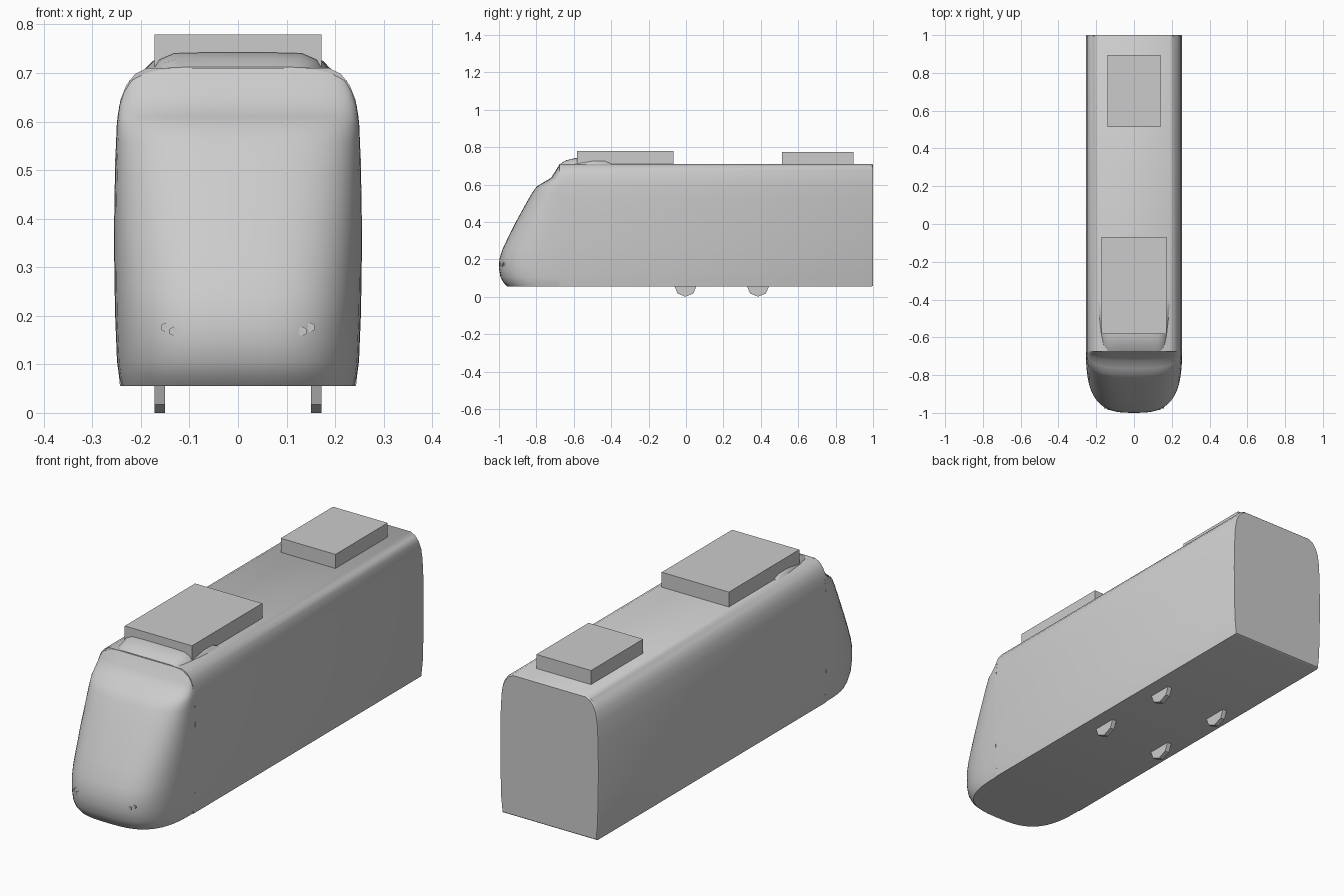
import bpy
import bmesh
from math import sin, cos, pi, radians
from mathutils import Matrix

if "Cube" in bpy.data.objects:
    bpy.data.objects.remove(bpy.data.objects["Cube"])

grey = bpy.data.materials.new("light grey")
grey.use_nodes = True
grey.diffuse_color = (0.6, 0.6, 0.6, 1)
grey.node_tree.nodes["Principled BSDF"].inputs["Base Color"].default_value = (0.6, 0.6, 0.6, 1)


def finish(name, bm, smooth=0):
    bmesh.ops.recalc_face_normals(bm, faces=bm.faces)
    mesh = bpy.data.meshes.new(name)
    bm.to_mesh(mesh)
    bm.free()
    mesh.materials.append(grey)
    obj = bpy.data.objects.new(name, mesh)
    bpy.context.collection.objects.link(obj)
    if smooth:
        bpy.ops.object.select_all(action='DESELECT')
        obj.select_set(True)
        bpy.context.view_layer.objects.active = obj
        bpy.ops.object.shade_smooth_by_angle(angle=radians(smooth))
    return obj


def loft(name, rings, smooth=0):
    """Skin closed rings of equal length and cap both ends."""
    bm = bmesh.new()
    loops = [[bm.verts.new(p) for p in ring] for ring in rings]
    n = len(loops[0])
    for a, b in zip(loops, loops[1:]):
        for i in range(n):
            j = (i + 1) % n
            bm.faces.new((a[i], a[j], b[j], b[i]))
    bm.faces.new(loops[0])
    bm.faces.new(loops[-1])
    return finish(name, bm, smooth)


def box(name, half_width, y0, y1, z0, z1):
    corners = [(-half_width, y0), (half_width, y0), (half_width, y1), (-half_width, y1)]
    return loft(name, [[(x, y, z) for x, y in corners] for z in (z0, z1)])


def disc(name, sides, radius, depth, centre, axis, turn=0):
    bm = bmesh.new()
    matrix = Matrix.Translation(centre) @ Matrix.Rotation(pi / 2, 4, axis) @ Matrix.Rotation(turn, 4, 'Z')
    bmesh.ops.create_cone(bm, cap_ends=True, segments=sides, radius1=radius,
                          radius2=radius, depth=depth, matrix=matrix)
    return finish(name, bm)


# Carriage body: rounded section swept to the rear, with a tiny rim bevel
half = [(0.243, 0.055), (0.25, 0.12), (0.254, 0.25), (0.255, 0.4), (0.253, 0.52), (0.249, 0.6),
        (0.242, 0.645), (0.23, 0.675), (0.212, 0.698), (0.188, 0.71)]
section = half + [(-x, z) for x, z in reversed(half)]
rings = []
for y, s in ((-0.675, 1), (0.994, 1), (1.0, 0.985)):
    rings.append([(x * s, y, 0.38 + (z - 0.38) * s) for x, z in section])
loft("carriage_body", rings, 40)

# Nose: horizontal superellipse slices following the raked front profile
BACK = -0.665
slices = [(0.055, 0.24, -0.955), (0.075, 0.245, -0.975), (0.105, 0.249, -0.992),
          (0.15, 0.251, -1.0), (0.2, 0.253, -0.998), (0.25, 0.254, -0.983),
          (0.32, 0.255, -0.95), (0.4, 0.255, -0.91), (0.5, 0.253, -0.855),
          (0.56, 0.251, -0.82), (0.59, 0.25, -0.798), (0.61, 0.248, -0.765),
          (0.635, 0.244, -0.722), (0.66, 0.236, -0.706), (0.685, 0.223, -0.69),
          (0.71, 0.19, -0.676)]
STEPS = 28
rings = []
for z, w, front in slices:
    ring = []
    for i in range(STEPS + 1):
        a = -pi / 2 + pi * i / STEPS
        s, c = sin(a), max(cos(a), 0)
        x = w * abs(s) ** (2 / 3) * (1 if s > 0 else -1)
        ring.append((x, BACK + (front - BACK) * c ** (2 / 3), z))
    rings.append(ring)
loft("nose", rings, 40)

# Roof cowl behind the nose
rings = []
for y, w, h in ((-0.672, 0.15, 0.002), (-0.64, 0.165, 0.02), (-0.59, 0.175, 0.032),
                (-0.5, 0.186, 0.03), (-0.43, 0.193, 0.024), (-0.4, 0.195, 0.002)):
    right = [(w, -0.005), (w * 0.92, h * 0.55), (w * 0.75, h * 0.95), (w * 0.4, h)]
    ring = right + [(-x, z) for x, z in reversed(right)]
    rings.append([(x, y, 0.71 + z) for x, z in ring])
loft("roof_cowl", rings, 35)

# Roof equipment
box("front_roof_unit", 0.172, -0.583, -0.068, 0.708, 0.779)
box("rear_roof_unit", 0.14, 0.513, 0.895, 0.708, 0.775)

for side, sx in (("left", 1), ("right", -1)):
    # Wheels, mostly hidden inside the body
    for place, y in (("front", -0.003), ("rear", 0.385)):
        disc(f"{side}_{place}_wheel", 8, 0.06, 0.022, (sx * 0.161, y, 0.06), 'Y')
    # Paired hexagonal headlights set on the nose
    for place, x, y, z in (("outer", 0.149, -0.972, 0.176), ("inner", 0.132, -0.98, 0.168)):
        disc(f"{side}_{place}_headlight", 6, 0.01, 0.009, (sx * x, y, z), 'X')
